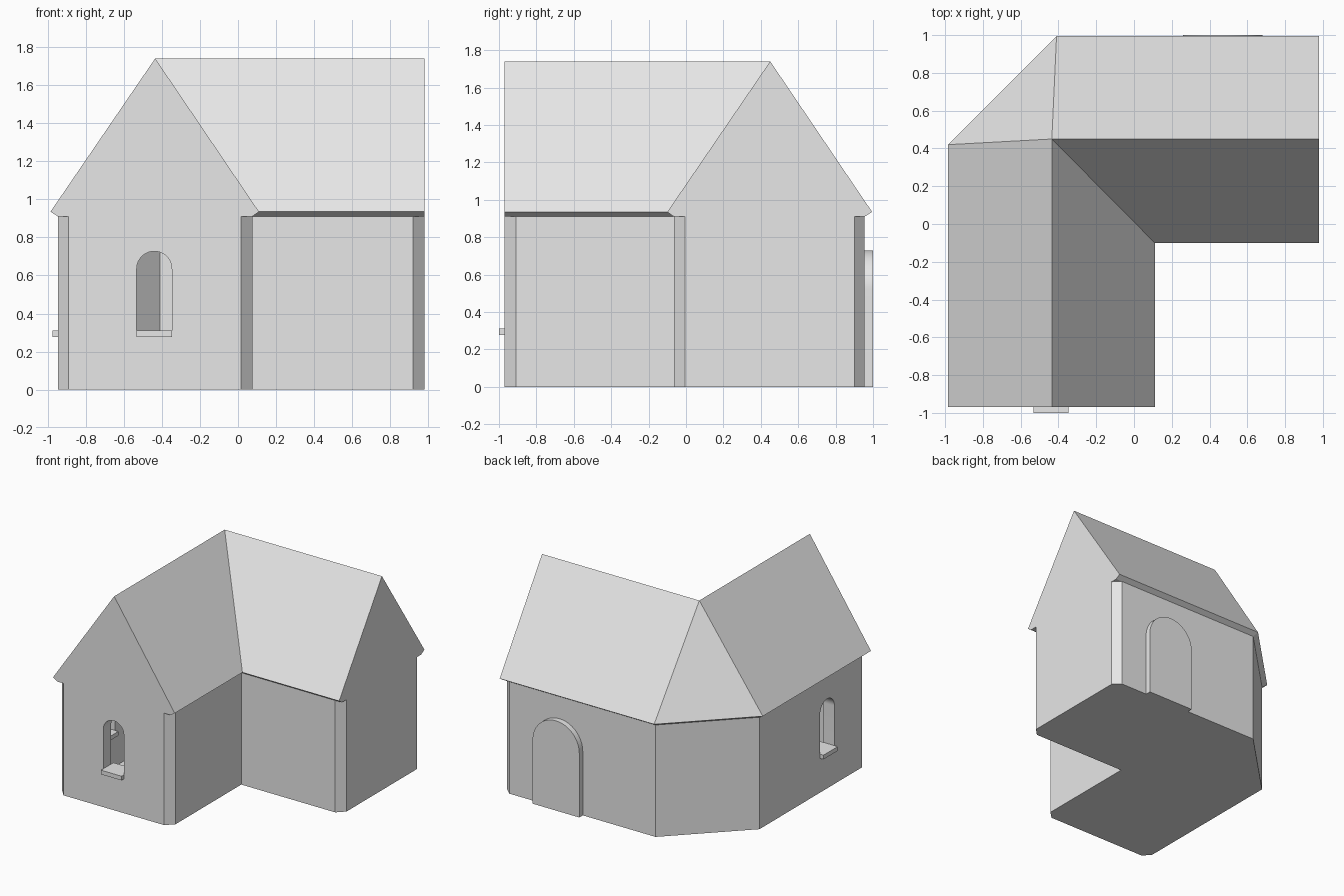
import bpy
import bmesh
import math
from mathutils import Matrix

if "Cube" in bpy.data.objects:
    bpy.data.objects.remove(bpy.data.objects["Cube"], do_unlink=True)

plaster = bpy.data.materials.new("light_grey")
plaster.use_nodes = True
GREY = (0.8, 0.8, 0.8, 1)
plaster.diffuse_color = GREY
plaster.node_tree.nodes["Principled BSDF"].inputs["Base Color"].default_value = GREY

WALL_TOP, EAVE, RIDGE = 0.91, 0.935, 1.74
FRONT, LEFT_SIDE, BACK = 0, -math.pi / 2, math.pi


def finish(name, bm):
    bmesh.ops.recalc_face_normals(bm, faces=bm.faces)
    mesh = bpy.data.meshes.new(name)
    bm.to_mesh(mesh)
    bm.free()
    mesh.materials.append(plaster)
    obj = bpy.data.objects.new(name, mesh)
    bpy.context.collection.objects.link(obj)
    return obj


def extrude(name, points, offset, matrix=Matrix()):
    """Closed profile swept along an offset vector, then placed by a matrix."""
    bm = bmesh.new()
    face = bm.faces.new([bm.verts.new(p) for p in points])
    swept = bmesh.ops.extrude_face_region(bm, geom=[face])["geom"]
    verts = [v for v in swept if isinstance(v, bmesh.types.BMVert)]
    bmesh.ops.translate(bm, vec=offset, verts=verts)
    bm.transform(matrix)
    return finish(name, bm)


def plan(name, outline, bottom, top):
    return extrude(name, [(x, y, bottom) for x, y in outline], (0, 0, top - bottom))


def on_wall(place, facing):
    """Local x runs along the wall and local -y points outwards."""
    return Matrix.Translation((*place, 0)) @ Matrix.Rotation(facing, 4, "Z")


def arch(name, place, facing, half, bottom, spring, outer, inner, steps=32):
    pts = [(-half, -outer, bottom), (half, -outer, bottom)]
    for i in range(steps + 1):
        a = math.pi * i / steps
        pts.append((half * math.cos(a), -outer, spring + half * math.sin(a)))
    return extrude(name, pts, (0, outer + inner, 0), on_wall(place, facing))


def block(name, place, facing, half, bottom, top, outer, inner):
    pts = [(-half, -outer, bottom), (half, -outer, bottom),
           (half, -outer, top), (-half, -outer, top)]
    return extrude(name, pts, (0, outer + inner, 0), on_wall(place, facing))


def cut(target, cutter):
    mod = target.modifiers.new("cut", "BOOLEAN")
    mod.operation, mod.solver, mod.object = "DIFFERENCE", "EXACT", cutter
    bpy.context.view_layer.objects.active = target
    bpy.ops.object.modifier_apply(modifier=mod.name)
    bpy.data.objects.remove(cutter, do_unlink=True)


# Walls: L-shaped plan with chamfered corners, hollow inside
walls = plan("walls", [
    (-0.89, -0.97), (0.015, -0.97), (0.075, -0.91), (0.075, -0.065),
    (0.92, -0.065), (0.98, -0.005), (0.98, 0.9), (0.92, 0.955),
    (-0.395, 0.955), (-0.945, 0.405), (-0.945, -0.91)], 0, WALL_TOP)
cut(walls, plan("room", [
    (-0.845, -0.87), (-0.025, -0.87), (-0.025, 0.035), (0.88, 0.035),
    (0.88, 0.855), (-0.41, 0.855), (-0.845, 0.42)], 0.02, 0.89))

# Arched windows with projecting sills
for side, place, facing in (("front", (-0.44, -0.97), FRONT),
                            ("side", (-0.945, -0.465), LEFT_SIDE)):
    cut(walls, arch("opening", place, facing, 0.092, 0.3, 0.635, 0.05, 0.15))
    block(side + "_window_sill", place, facing, 0.092, 0.278, 0.312, 0.03, 0.13)

# Door: stepped recess, small square hatch and raised arched surround
door = (0.47, 0.955)
cut(walls, arch("outer_recess", door, BACK, 0.17, 0.015, 0.52, 0.05, 0.03))
cut(walls, arch("inner_recess", door, BACK, 0.132, 0.045, 0.52, 0.05, 0.05))
cut(walls, block("hatch", door, BACK, 0.057, 0.41, 0.52, 0.05, 0.15))
surround = arch("door_surround", door, BACK, 0.21, 0, 0.52, 0.045, 0.01)
cut(surround, arch("surround_gap", door, BACK, 0.17, -0.1, 0.52, 0.1, 0.1))

# Roof: crossing gables with a hip over the cut corner and sloping soffits
foot = [(-0.945, -0.97), (0.075, -0.97), (0.075, -0.065), (0.98, -0.065),
        (0.98, 0.955), (-0.395, 0.955), (-0.945, 0.405)]
eaves = [(-0.985, -0.97), (0.11, -0.97), (0.11, -0.1), (0.98, -0.1),
         (0.98, 0.995), (-0.41, 0.995), (-0.985, 0.42)]
bm = bmesh.new()
low = [bm.verts.new((x, y, WALL_TOP)) for x, y in foot]
tip = [bm.verts.new((x, y, EAVE)) for x, y in eaves]
front_end, corner, side_end = [
    bm.verts.new((x, y, RIDGE)) for x, y in ((-0.435, -0.97), (-0.435, 0.45), (0.98, 0.45))]
bm.faces.new(low)
tops = [[front_end], [corner, front_end], [side_end, corner], [side_end],
        [corner, side_end], [corner], [front_end, corner]]
for i, top in enumerate(tops):
    j = (i + 1) % len(tip)
    bm.faces.new([low[i], low[j], tip[j], tip[i]])
    bm.faces.new([tip[i], tip[j]] + top)
finish("roof", bm)

# Smooth the arches while keeping every corner crisp
for obj in (walls, surround):
    bpy.ops.object.select_all(action="DESELECT")
    obj.select_set(True)
    bpy.context.view_layer.objects.active = obj
    bpy.ops.object.shade_smooth_by_angle(angle=math.radians(25))
